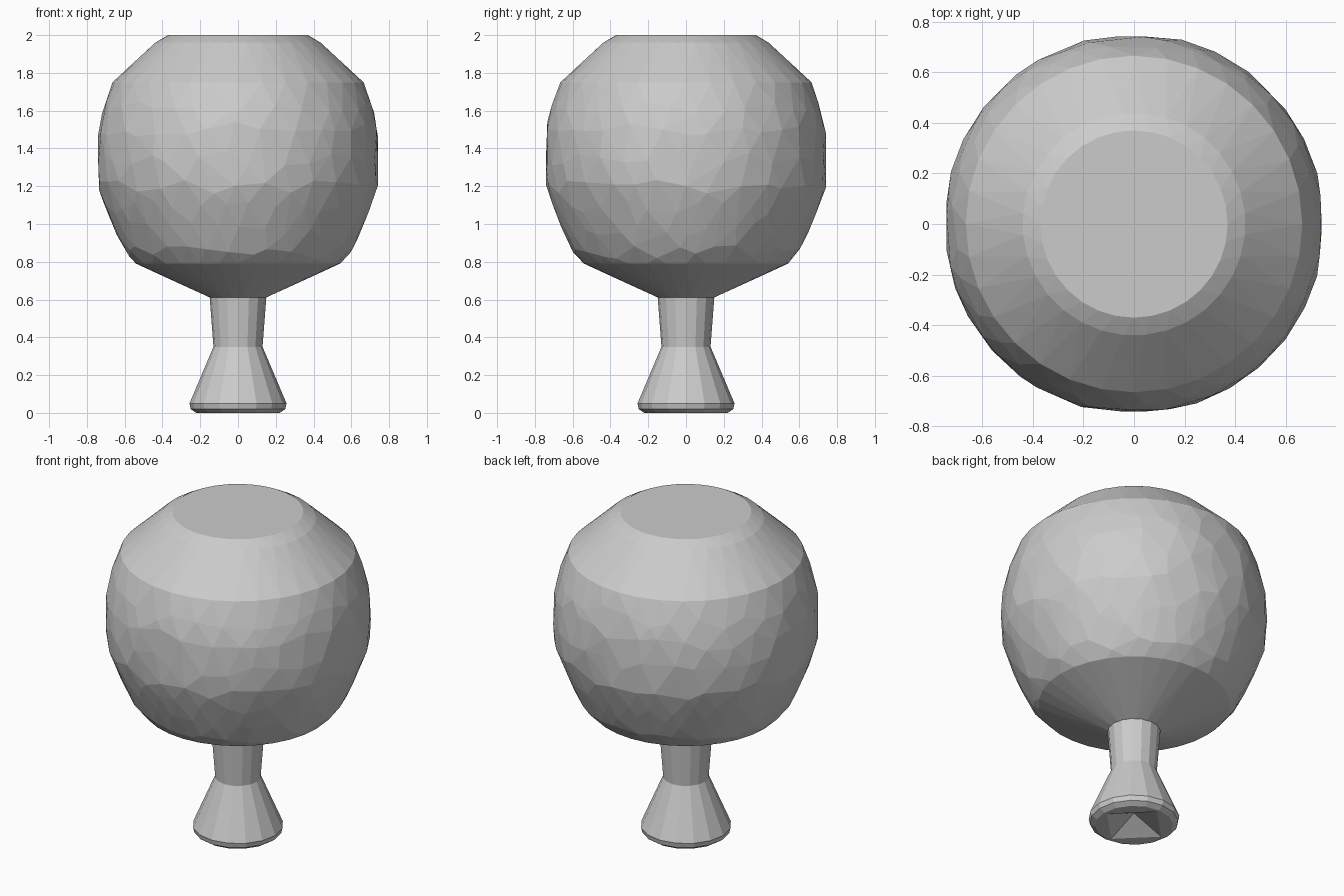
import bpy, bmesh, random
from math import sin, cos, pi

cube = bpy.data.objects.get("Cube")
if cube:
    bpy.data.objects.remove(cube, do_unlink=True)
rng = random.Random(4)

grey = bpy.data.materials.new("plain_grey")
grey.use_nodes = True
color = (0.6, 0.6, 0.6, 1)
grey.diffuse_color = color
grey.node_tree.nodes["Principled BSDF"].inputs["Base Color"].default_value = color


def finish(bm, name):
    bmesh.ops.recalc_face_normals(bm, faces=bm.faces[:])
    mesh = bpy.data.meshes.new(name)
    bm.to_mesh(mesh)
    bm.free()
    mesh.materials.append(grey)
    obj = bpy.data.objects.new(name, mesh)
    bpy.context.collection.objects.link(obj)
    return obj


# Faceted bowl: convex skin over rings; middle rings are loosely scattered
BOWL = [(0.37, 2.0), (0.44, 1.96), (0.665, 1.75), (0.715, 1.62), (0.744, 1.5),
        (0.753, 1.35), (0.744, 1.2), (0.70, 1.08), (0.655, 0.97), (0.60, 0.85),
        (0.54, 0.79), (0.15, 0.61)]
FIXED = (0, 1, 2, 10, 11)


def bowl_radius(z):
    for (r0, z0), (r1, z1) in zip(BOWL, BOWL[1:]):
        if z1 <= z <= z0:
            return r1 + (r0 - r1) * (z - z1) / (z0 - z1)


bm = bmesh.new()
side = 0.74
for i, (r, z) in enumerate(BOWL):
    count = 16 if i == 11 else 32
    for k in range(count):
        a = 2 * pi * (k + 0.5 * (i % 2)) / count
        h, rad = z, r
        if i not in FIXED:
            a += rng.uniform(-0.05, 0.05)
            h += rng.uniform(-0.04, 0.04)
            rad = bowl_radius(h)
        x, y = rad * cos(a), rad * sin(a)
        bm.verts.new((max(-side, min(side, x)), max(-side, min(side, y)), h))
hull = bmesh.ops.convex_hull(bm, input=bm.verts[:])
loose = {v for v in bm.verts if not v.link_faces}
bmesh.ops.delete(bm, geom=list(loose), context='VERTS')
bmesh.ops.dissolve_limit(bm, angle_limit=0.03, verts=bm.verts[:], edges=bm.edges[:])
finish(bm, "bowl")

# Stem and flared foot, with a four-sided hollow underneath
N = 16
STEM = [(0.15, 0.612), (0.13, 0.35), (0.257, 0.05), (0.25, 0.02), (0.22, 0.0)]
bm = bmesh.new()
rings = []
for r, z in STEM:
    rings.append([bm.verts.new((r * cos(2 * pi * k / N), r * sin(2 * pi * k / N), z))
                  for k in range(N)])
hollow = []
for k in range(N):
    c, s = cos(2 * pi * k / N), sin(2 * pi * k / N)
    q = 0.2 / (abs(c) + abs(s))
    hollow.append(bm.verts.new((q * c, q * s, 0)))
rings.append(hollow)
for upper, lower in zip(rings, rings[1:]):
    for k in range(N):
        j = (k + 1) % N
        bm.faces.new((upper[k], upper[j], lower[j], lower[k]))
bm.faces.new(rings[0])
apex = bm.verts.new((0, 0, 0.08))
for k in range(N):
    bm.faces.new((hollow[k], hollow[(k + 1) % N], apex))
finish(bm, "stem_and_foot")
